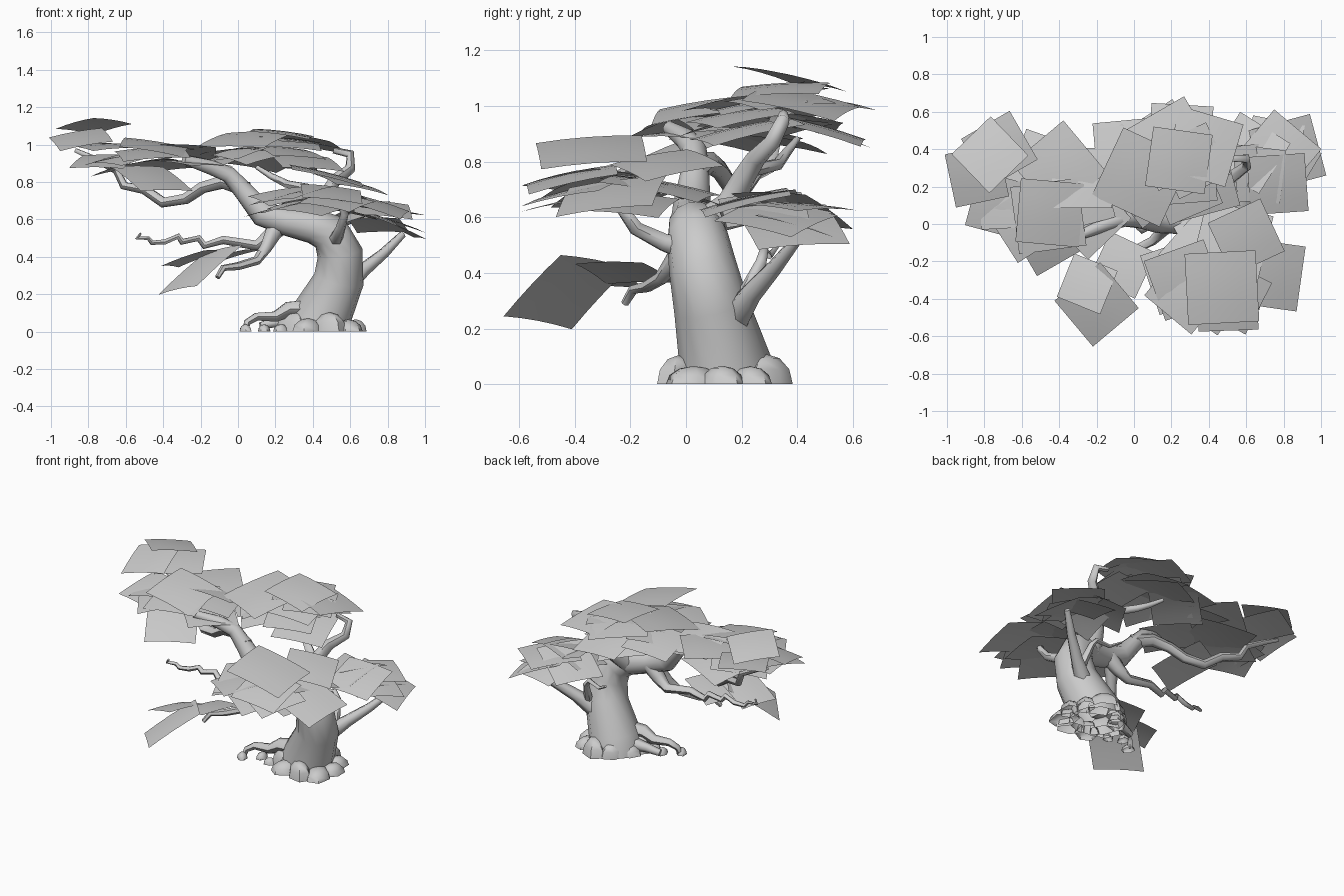
import bpy, bmesh, math, random
from mathutils import Vector

random.seed(4)
cube = bpy.data.objects.get("Cube")
if cube:
    bpy.data.objects.remove(cube)

grey = bpy.data.materials.new("plain light grey")
grey.use_nodes = True
grey.diffuse_color = (.6, .6, .6, 1)
grey.node_tree.nodes["Principled BSDF"].inputs["Base Color"].default_value = (.6, .6, .6, 1)


def add_object(name, mesh, smooth_angle):
    mesh.materials.clear()
    mesh.materials.append(grey)
    obj = bpy.data.objects.new(name, mesh)
    bpy.context.collection.objects.link(obj)
    bpy.ops.object.select_all(action='DESELECT')
    obj.select_set(True)
    bpy.context.view_layer.objects.active = obj
    bpy.ops.object.shade_smooth_by_angle(angle=math.radians(smooth_angle))


def cut_at_ground(bm):
    bmesh.ops.bisect_plane(bm, geom=bm.verts[:] + bm.edges[:] + bm.faces[:],
                           plane_co=(0, 0, 0), plane_no=(0, 0, -1), clear_outer=True)


def limb(name, points, detail=1):
    """Tapered tube through points given as x, y, z, radius."""
    curve = bpy.data.curves.new(name, 'CURVE')
    curve.dimensions = '3D'
    curve.bevel_depth = 1
    curve.bevel_resolution = detail
    curve.use_fill_caps = True
    spline = curve.splines.new('POLY')
    spline.points.add(len(points) - 1)
    for target, (x, y, z, radius) in zip(spline.points, points):
        target.co = (x, y, z, 1)
        target.radius = radius
    helper = bpy.data.objects.new(name + "_path", curve)
    bpy.context.collection.objects.link(helper)
    bpy.context.view_layer.update()
    evaluated = helper.evaluated_get(bpy.context.evaluated_depsgraph_get())
    mesh = bpy.data.meshes.new_from_object(evaluated)
    bpy.data.objects.remove(helper)
    bm = bmesh.new()
    bm.from_mesh(mesh)
    cut_at_ground(bm)
    bm.to_mesh(mesh)
    bm.free()
    add_object(name, mesh, 60)


def leaf_card(bm, x, y, z, size, yaw, slope_x, slope_y):
    """Square leaf sheet, leaning by its two slopes and a little domed."""
    steps = 4
    turn = math.radians(yaw)
    grid = []
    for i in range(steps + 1):
        for j in range(steps + 1):
            u, v = i / steps - .5, j / steps - .5
            dx = size * (u * math.cos(turn) - v * math.sin(turn))
            dy = size * (u * math.sin(turn) + v * math.cos(turn))
            dome = -.09 * size * (u * u + v * v)
            grid.append(bm.verts.new((x + dx, y + dy, z + dome + slope_x * dx + slope_y * dy)))
    row = steps + 1
    for i in range(steps):
        for j in range(steps):
            a = i * row + j
            bm.faces.new((grid[a], grid[a + row], grid[a + row + 1], grid[a + 1]))


def foliage(name, cards, centre=None, spread=None, count=0, size=.33, droop=.2):
    """Chosen cards on top, with a drooping ring of fill cards below."""
    bm = bmesh.new()
    for card in cards:
        leaf_card(bm, *card)
    for k in range(count):
        angle = math.tau * k / count + random.uniform(-.2, .2)
        reach = 1 if k % 3 else .6
        out = Vector((math.cos(angle), math.sin(angle)))
        leaf_card(bm, centre[0] + spread[0] * reach * out.x,
                  centre[1] + spread[1] * reach * out.y,
                  centre[2] + spread[2] * random.uniform(-1, 1),
                  size * random.uniform(.9, 1.1), random.uniform(0, 90),
                  -droop * out.x + random.uniform(-.08, .08),
                  -droop * out.y + random.uniform(-.08, .08))
    mesh = bpy.data.meshes.new(name)
    bm.to_mesh(mesh)
    bm.free()
    add_object(name, mesh, 40)


# Trunk bending over to the right and rising into the main bough
limb("trunk", [(.42, .15, -.1, .19), (.44, .14, .08, .165), (.54, .09, .28, .135),
               (.545, .06, .42, .122), (.49, .04, .53, .11), (.4, .03, .565, .095),
               (.25, .02, .59, .075), (.13, .02, .63, .07), (.04, .03, .74, .055),
               (-.05, .03, .84, .045), (-.15, 0, .88, .04), (-.29, -.06, .92, .025)], 4)

# Boughs
limb("long_left_bough", [(.05, .03, .76, .045), (-.08, .08, .8, .04), (-.19, .12, .77, .034),
                         (-.28, .16, .71, .032), (-.4, .2, .69, .03), (-.5, .25, .76, .028),
                         (-.61, .3, .78, .024), (-.65, .32, .86, .02), (-.78, .34, .93, .016),
                         (-.87, .36, .97, .012)])
limb("low_left_bough", [(.24, .04, .58, .06), (.17, .05, .51, .045), (.1, .06, .46, .032),
                        (-.08, .06, .49, .025), (-.18, .05, .46, .022), (-.21, .05, .5, .02),
                        (-.3, .04, .48, .019), (-.32, .03, .51, .017), (-.39, .03, .48, .016),
                        (-.46, .02, .475, .014), (-.48, .01, .5, .012), (-.54, 0, .5, .011),
                        (-.52, -.01, .525, .007)])
limb("low_front_bough", [(.2, .02, .55, .05), (.15, -.04, .45, .033), (.1, -.09, .38, .025),
                         (0, -.14, .35, .022), (-.08, -.19, .34, .018), (-.11, -.22, .29, .014)])
limb("right_bough", [(.52, .17, .2, .05), (.59, .19, .26, .055), (.67, .24, .33, .04),
                     (.78, .32, .42, .03), (.88, .4, .52, .02)])
limb("right_twig", [(.6, .2, .3, .03), (.57, .27, .44, .02), (.54, .28, .48, .016),
                    (.45, .3, .46, .012), (.38, .33, .5, .008)])
limb("front_bough", [(.51, .02, .48, .05), (.53, -.08, .51, .035), (.55, -.18, .56, .028),
                     (.57, -.23, .63, .022), (.54, -.27, .72, .016)])
limb("crown_bough", [(.4, .06, .56, .07), (.44, .16, .65, .05), (.47, .2, .73, .042),
                     (.52, .25, .81, .036), (.6, .31, .87, .03), (.6, .35, .95, .025),
                     (.51, .35, .97, .017)])
limb("crown_side_bough", [(.45, .18, .7, .035), (.36, .24, .77, .026), (.26, .33, .79, .022),
                          (.18, .36, .83, .018), (.1, .4, .88, .012)])

# Roots and the rounded lumps around the foot
limb("left_root", [(.4, .1, .12, .06), (.27, .07, .12, .045), (.2, .06, .08, .032),
                   (.1, .04, .08, .024), (.05, .02, .05, .02), (.04, .01, .01, .015)])
limb("small_root", [(.32, .14, .06, .045), (.2, .13, .05, .03), (.12, .11, .03, .022)])


def lump(name, x, y, width, height):
    bm = bmesh.new()
    bmesh.ops.create_uvsphere(bm, u_segments=6, v_segments=6, radius=1)
    cut_at_ground(bm)
    spin = random.uniform(0, 3)
    for v in bm.verts:
        px, py = v.co.x * width, v.co.y * width * .75
        v.co = (x + px * math.cos(spin) - py * math.sin(spin),
                y + px * math.sin(spin) + py * math.cos(spin), v.co.z * height)
    mesh = bpy.data.meshes.new(name)
    bm.to_mesh(mesh)
    bm.free()
    add_object(name, mesh, 50)


for k in range(9):
    a = math.tau * k / 9
    lump("root_lump", .46 + .17 * math.cos(a), .13 + .16 * math.sin(a),
         random.uniform(.075, .11), random.uniform(.06, .12))
for x, y in ((.04, -.01), (.14, .06), (.23, .02)):
    lump("foot_stone", x, y, .045, .04)

# Leaf canopies
foliage("front_canopy", [(.47, -.34, .85, .38, 3, -.25, .06), (.6, -.07, .8, .31, 25, -.25, .08),
                         (.72, -.27, .69, .35, -8, -.28, .16), (.5, -.41, .75, .32, 2, -.12, .22),
                         (.27, -.3, .74, .34, 20, .1, .2)],
        (.42, -.24, .71), (.18, .18, .06), 8, .34, .2)
foliage("crown_canopy", [(.04, .25, 1.04, .4, -25, .08, .18), (.24, .34, 1.07, .32, -8, -.12, .06),
                         (.2, .43, 1.03, .37, 30, -.05, -.1), (.36, .22, .92, .34, 15, -.12, .2)],
        (.17, .33, .97), (.24, .15, .06), 10, .34, .2)
foliage("right_canopy", [(.82, .38, .58, .34, 15, -.42, -.05), (.69, .28, .64, .3, 6, -.35, .05),
                         (.77, .38, .65, .33, 50, -.05, -.05)],
        (.71, .31, .62), (.12, .11, .05), 5, .3, .35)
foliage("left_canopy", [(-.45, .06, 1.0, .34, -5, -.15, .16), (-.4, .3, .98, .36, 40, .05, .05),
                        (-.46, -.06, .83, .32, 30, -.2, .35), (-.72, .1, .92, .3, 75, .05, .22)],
        (-.43, .13, .93), (.24, .15, .05), 8, .34, .18)
foliage("left_tip_canopy", [(-.77, .37, 1.11, .29, 44, .06, -.22), (-.84, .26, 1.04, .29, 12, .12, .28),
                            (-.72, .4, 1.0, .3, 30, 0, .1)])
foliage("low_canopy", [(-.2, -.43, .345, .32, 40, .62, .33), (-.25, -.32, .4, .25, -22, .3, -.15),
                       (-.06, -.22, .41, .27, 65, .25, -.1)])
